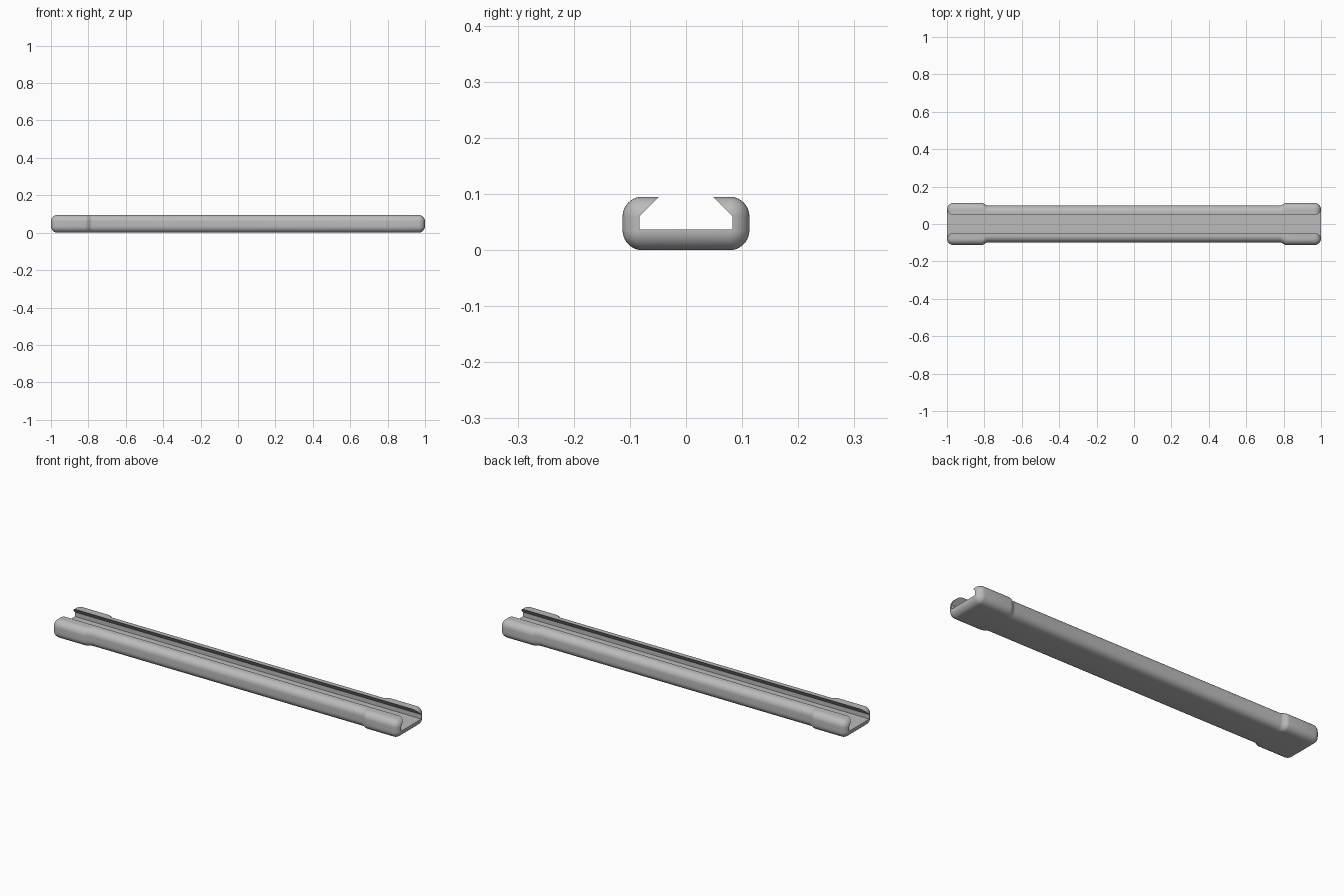
import bpy, bmesh, math

cube = bpy.data.objects.get("Cube")
if cube:
    bpy.data.objects.remove(cube, do_unlink=True)

HEIGHT, RADIUS = 0.095, 0.035
END_WIDTH, MID_WIDTH = 0.113, 0.098     # half widths
STEP_IN, STEP_OUT = 0.78, 0.815         # blend between bar and end pads
SEG = 10

grey = bpy.data.materials.new("light grey")
grey.use_nodes = True
colour = (0.5, 0.5, 0.5, 1)
grey.diffuse_color = colour
grey.node_tree.nodes["Principled BSDF"].inputs["Base Color"].default_value = colour


def loft(name, sections):
    """Skin closed cross-sections of equal length and cap both ends."""
    bm = bmesh.new()
    rings = [[bm.verts.new(p) for p in ring] for ring in sections]
    n = len(rings[0])
    for a, b in zip(rings, rings[1:]):
        for i in range(n):
            j = (i + 1) % n
            bm.faces.new((a[i], a[j], b[j], b[i]))
    bm.faces.new(rings[0])
    bm.faces.new(rings[-1])
    bmesh.ops.recalc_face_normals(bm, faces=bm.faces)
    mesh = bpy.data.meshes.new(name)
    bm.to_mesh(mesh)
    bm.free()
    mesh.materials.append(grey)
    obj = bpy.data.objects.new(name, mesh)
    bpy.context.collection.objects.link(obj)
    return obj


def rounded_section(x, half_width, inset):
    """Rounded rectangle across the bar, shrunk by the end rounding."""
    r = max(RADIUS - inset, 0.0005)
    cy, cz = half_width - RADIUS, HEIGHT / 2 - RADIUS
    ring = []
    for k, (sy, sz) in enumerate([(1, 1), (-1, 1), (-1, -1), (1, -1)]):
        for i in range(SEG + 1):
            a = math.pi / 2 * (k + i / SEG)
            ring.append((x, sy * cy + r * math.cos(a), HEIGHT / 2 + sz * cz + r * math.sin(a)))
    return ring


# Stations along half the bar: x, half width, inset
half = []
for i in range(SEG + 1):
    t = i / SEG
    w = MID_WIDTH + (END_WIDTH - MID_WIDTH) * t * t * (3 - 2 * t)
    half.append((STEP_IN + (STEP_OUT - STEP_IN) * t, w, 0))
for i in range(SEG + 1):
    a = math.pi / 2 * i / SEG
    half.append((1 - RADIUS + RADIUS * math.sin(a), END_WIDTH, RADIUS * (1 - math.cos(a))))
stations = [(-x, w, d) for x, w, d in reversed(half)] + half
rail = loft("slotted_rail", [rounded_section(*s) for s in stations])

# Slot with straight lower walls and inward sloping lips
side = [(0.083, 0.037), (0.083, 0.06), (0.047, 0.096), (0.047, 0.15)]
outline = side + [(-y, z) for y, z in reversed(side)]
cutter = loft("slot_cutter", [[(x, y, z) for y, z in outline] for x in (-1.2, 1.2)])
cutter.hide_render = True

cut = rail.modifiers.new("slot", "BOOLEAN")
cut.operation = "DIFFERENCE"
cut.solver = "EXACT"
cut.object = cutter
bpy.ops.object.select_all(action="DESELECT")
rail.select_set(True)
bpy.context.view_layer.objects.active = rail
bpy.ops.object.modifier_apply(modifier=cut.name)
bpy.data.objects.remove(cutter, do_unlink=True)
bpy.ops.object.shade_smooth_by_angle(angle=math.radians(30))
